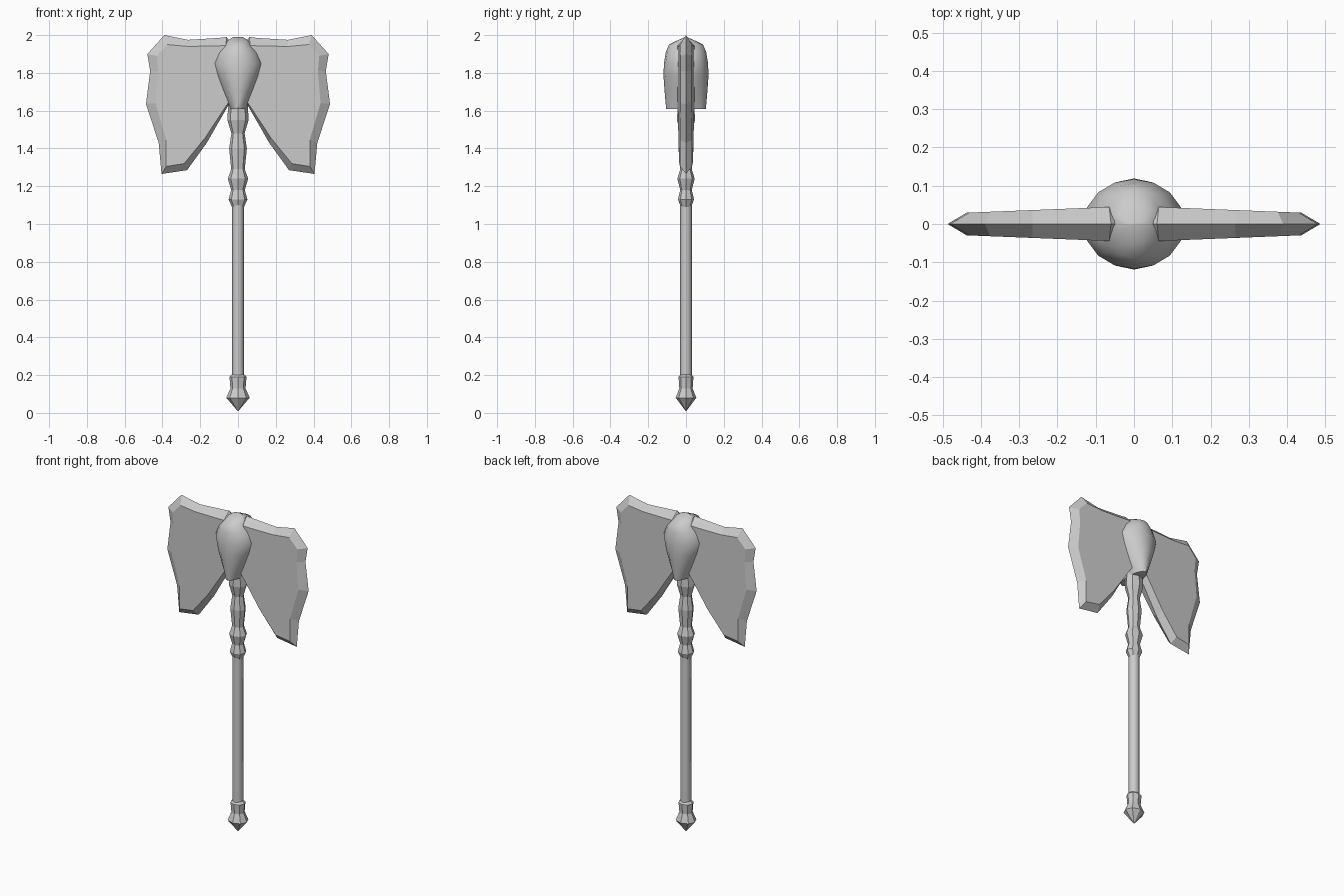
import bpy, math

if "Cube" in bpy.data.objects:
    bpy.data.objects.remove(bpy.data.objects["Cube"])


def make(name, verts, faces, smooth=None):
    mesh = bpy.data.meshes.new(name)
    mesh.from_pydata(verts, [], faces)
    mesh.update()
    obj = bpy.data.objects.new(name, mesh)
    bpy.context.collection.objects.link(obj)
    bpy.ops.object.select_all(action='DESELECT')
    obj.select_set(True)
    bpy.context.view_layer.objects.active = obj
    if smooth:
        bpy.ops.object.shade_smooth_by_angle(angle=math.radians(smooth))
    return obj


def loft(name, rings, n, smooth=None):
    """Stack elliptical rings (z, rx, ry) into a closed solid."""
    verts = [(rx * math.cos(2 * math.pi * i / n), ry * math.sin(2 * math.pi * i / n), z)
             for z, rx, ry in rings for i in range(n)]
    faces = [(k * n + i, k * n + (i + 1) % n, (k + 1) * n + (i + 1) % n, (k + 1) * n + i)
             for k in range(len(rings) - 1) for i in range(n)]
    top = (len(rings) - 1) * n
    faces += [tuple(reversed(range(n))), tuple(range(top, top + n))]
    return make(name, verts, faces, smooth)


# Pommel with pointed end
loft("pommel", [(z, r, r * 0.88) for z, r in
     [(0.01, 0.002), (0.08, 0.062), (0.13, 0.04), (0.19, 0.045), (0.205, 0.03)]], 8)

# Long straight shaft
loft("shaft", [(0.19, 0.031, 0.031), (1.12, 0.031, 0.031)], 8, 50)

# Carved neck with collars
loft("neck", [(z, r, r * 0.85) for z, r in
     [(1.09, 0.032), (1.13, 0.05), (1.18, 0.036), (1.24, 0.054), (1.29, 0.036),
      (1.40, 0.047), (1.48, 0.035), (1.55, 0.056), (1.68, 0.05)]], 8)

# Rounded hub, tapering to a ridge on top
loft("hub", [(1.61, 0.042, 0.105), (1.64, 0.055, 0.108), (1.70, 0.08, 0.113),
             (1.78, 0.112, 0.119), (1.85, 0.132, 0.117), (1.91, 0.105, 0.107),
             (1.95, 0.07, 0.09), (1.97, 0.058, 0.05), (1.99, 0.025, 0.004)], 16, 45)

# Blade: sharp outer outline on the centre plane, bevelled to flat sides
edge = [(0.02, 1.93), (0.06, 1.99), (0.10, 1.985), (0.265, 1.975), (0.39, 2.0),
        (0.48, 1.90), (0.465, 1.81), (0.487, 1.635), (0.42, 1.43), (0.405, 1.265),
        (0.27, 1.285), (0.165, 1.43), (0.056, 1.62), (0.02, 1.67)]
side = [(0.02, 1.91), (0.065, 1.945), (0.105, 1.943), (0.265, 1.94), (0.375, 1.95),
        (0.43, 1.89), (0.423, 1.81), (0.437, 1.64), (0.38, 1.445), (0.38, 1.305),
        (0.285, 1.32), (0.175, 1.455), (0.06, 1.63), (0.02, 1.68)]
n = len(edge)
verts = [(x, 0, z) for x, z in edge]
for s in (-1, 1):
    verts += [(x, s * (0.047 - 0.04 * x), z) for x, z in side]
faces = [tuple(reversed(range(n, 2 * n))), tuple(range(2 * n, 3 * n))]
for i in range(n):
    j = (i + 1) % n
    faces += [(i, j, n + j, n + i), (j, i, 2 * n + i, 2 * n + j)]
blades = make("blades", verts, faces)
blades.data.flip_normals()
import bmesh
bm = bmesh.new()
bm.from_mesh(blades.data)
bmesh.ops.recalc_face_normals(bm, faces=bm.faces)
bm.to_mesh(blades.data)
bm.free()
mirror = blades.modifiers.new("mirror", 'MIRROR')
mirror.use_mirror_merge = False
